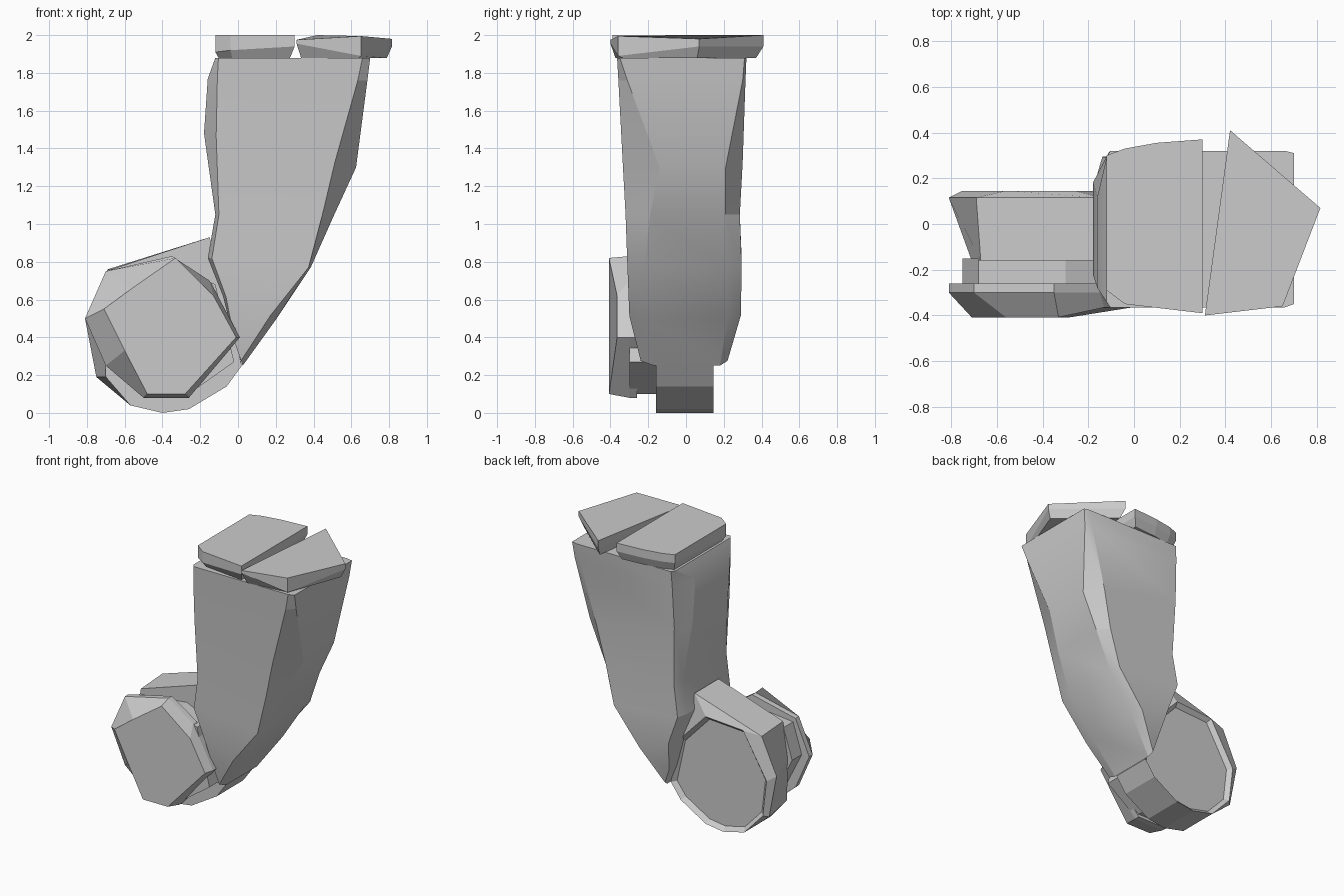
import bpy, bmesh, math

cube = bpy.data.objects.get("Cube")
if cube:
    bpy.data.objects.remove(cube, do_unlink=True)

grey = bpy.data.materials.new("plain grey")
grey.use_nodes = True
grey.diffuse_color = (0.6, 0.6, 0.6, 1)
grey.node_tree.nodes["Principled BSDF"].inputs["Base Color"].default_value = (0.6, 0.6, 0.6, 1)


def loft(name, rings, smooth=0, recess=None):
    """Skin a row of equal rings and cap both ends; optionally recess the last cap."""
    bm = bmesh.new()
    rows = [[bm.verts.new(p) for p in ring] for ring in rings]
    n = len(rows[0])
    for a, b in zip(rows, rows[1:]):
        for i in range(n):
            j = (i + 1) % n
            bm.faces.new((a[i], a[j], b[j], b[i]))
    bm.faces.new(rows[0])
    last = bm.faces.new(rows[-1])
    bmesh.ops.recalc_face_normals(bm, faces=bm.faces)
    if recess:
        bmesh.ops.inset_region(bm, faces=[last], thickness=recess[0])
        bmesh.ops.translate(bm, verts=last.verts, vec=(0, -recess[1], 0))
    mesh = bpy.data.meshes.new(name)
    bm.to_mesh(mesh)
    bm.free()
    mesh.materials.append(grey)
    obj = bpy.data.objects.new(name, mesh)
    bpy.context.collection.objects.link(obj)
    if smooth:
        bpy.ops.object.select_all(action="DESELECT")
        obj.select_set(True)
        bpy.context.view_layer.objects.active = obj
        bpy.ops.object.shade_smooth_by_angle(angle=math.radians(smooth))
    return obj


def section(inner, outer, front, back, cuts, sides):
    """Chamfered box section between an inner and an outer (x, z) point.
    cuts: chamfer share at inner and outer end; sides: y of the four side corners."""
    a, b = cuts
    in_front, out_front, out_back, in_back = sides
    shape = [(0, in_front), (a, front), (1 - b, front), (1, out_front),
             (1, out_back), (1 - b, back), (a, back), (0, in_back)]
    return [(inner[0] + t * (outer[0] - inner[0]), y, inner[1] + t * (outer[1] - inner[1]))
            for t, y in shape]


def outline(points, y):
    return [(x, y, z) for x, z in points]


# Bent arm
loft("bent_arm", [
    section((-0.12, 1.88), (0.70, 1.88), -0.365, 0.32, (0.02, 0.05), (-0.34, -0.35, 0.31, 0.29)),
    section((-0.16, 1.77), (0.685, 1.76), -0.358, 0.315, (0.06, 0.06), (-0.28, -0.31, 0.30, 0.12)),
    section((-0.18, 1.48), (0.625, 1.30), -0.335, 0.30, (0.08, 0.14), (-0.22, -0.14, 0.21, 0.18)),
    section((-0.12, 1.05), (0.51, 1.05), -0.32, 0.285, (0.03, 0.10), (-0.24, -0.19, 0.21, 0.21)),
    section((-0.16, 0.82), (0.385, 0.77), -0.31, 0.295, (0.04, 0.02), (-0.24, -0.22, 0.21, 0.22)),
    section((-0.08, 0.62), (0.205, 0.50), -0.30, 0.29, (0.06, 0.12), (-0.24, -0.20, 0.22, 0.22)),
    section((-0.02, 0.38), (0.025, 0.25), -0.24, 0.22, (0.08, 0.20), (-0.20, -0.17, 0.18, 0.18)),
], smooth=18)

# Drum core: bottom strap runs the full depth, upper back edge is sloped
strap = [(-0.57, 0.04), (-0.40, 0.0), (-0.26, 0.02), (-0.06, 0.14), (0.02, 0.25)]
upper = [(-0.06, 0.58), (-0.15, 0.93), (-0.69, 0.76), (-0.81, 0.50), (-0.75, 0.19)]
upper_front = [(-0.06, 0.58), (-0.15, 0.93), (-0.67, 0.76), (-0.71, 0.50), (-0.70, 0.19)]
upper_back = [(-0.05, 0.58), (-0.26, 0.80), (-0.56, 0.78), (-0.75, 0.46), (-0.72, 0.20)]
loft("drum_core", [
    outline(strap + upper_front, -0.16),
    outline(strap + upper, 0.115),
    outline(strap + upper_back, 0.145),
], smooth=15, recess=(0.03, 0.03))

# Collar between the core and the front disc
collar = [(-0.62, 0.24), (-0.50, 0.10), (-0.26, 0.10), (-0.02, 0.27), (-0.12, 0.68),
          (-0.30, 0.76), (-0.68, 0.72), (-0.75, 0.50)]
loft("drum_collar", [outline(collar, -0.30), outline(collar, -0.15)])

# Faceted front disc
rim = [(-0.81, 0.50), (-0.70, 0.75), (-0.35, 0.83), (-0.15, 0.70),
       (0.01, 0.40), (-0.26, 0.08), (-0.50, 0.08), (-0.70, 0.25)]
face = [(-0.71, 0.55), (-0.56, 0.66), (-0.33, 0.82), (-0.13, 0.62),
        (-0.01, 0.40), (-0.28, 0.10), (-0.48, 0.10), (-0.60, 0.33)]
loft("drum_front_disc", [
    outline(rim, -0.26), outline(rim, -0.30),
    [(x, -0.365 if x > -0.2 else -0.408, z) for x, z in face],
])

# Two split cap plates: thin slabs whose undersides taper down to the arm.
# Each point is x, y, top z, lower edge z.
plates = {
    "cap_plate_right": [(-0.12, 0.30, 2.0, 1.94), (-0.04, 0.33, 2.0, 1.94),
                        (0.10, 0.355, 2.0, 1.94), (0.30, 0.37, 2.0, 1.94),
                        (0.30, -0.39, 2.0, 1.94), (-0.04, -0.35, 2.0, 1.92),
                        (-0.12, -0.29, 2.0, 1.91)],
    "cap_plate_left": [(0.42, 0.41, 2.0, 1.94), (0.815, 0.07, 1.98, 1.94),
                       (0.65, -0.36, 1.995, 1.89), (0.31, -0.40, 1.975, 1.955)],
}
for name, points in plates.items():
    cx = sum(p[0] for p in points) / len(points)
    cy = sum(p[1] for p in points) / len(points)
    loft(name, [
        [(cx + (x - cx) * 0.9, cy + (y - cy) * 0.92, 1.88) for x, y, _, _ in points],
        [(x, y, low) for x, y, _, low in points],
        [(x, y, top) for x, y, top, _ in points],
    ])
